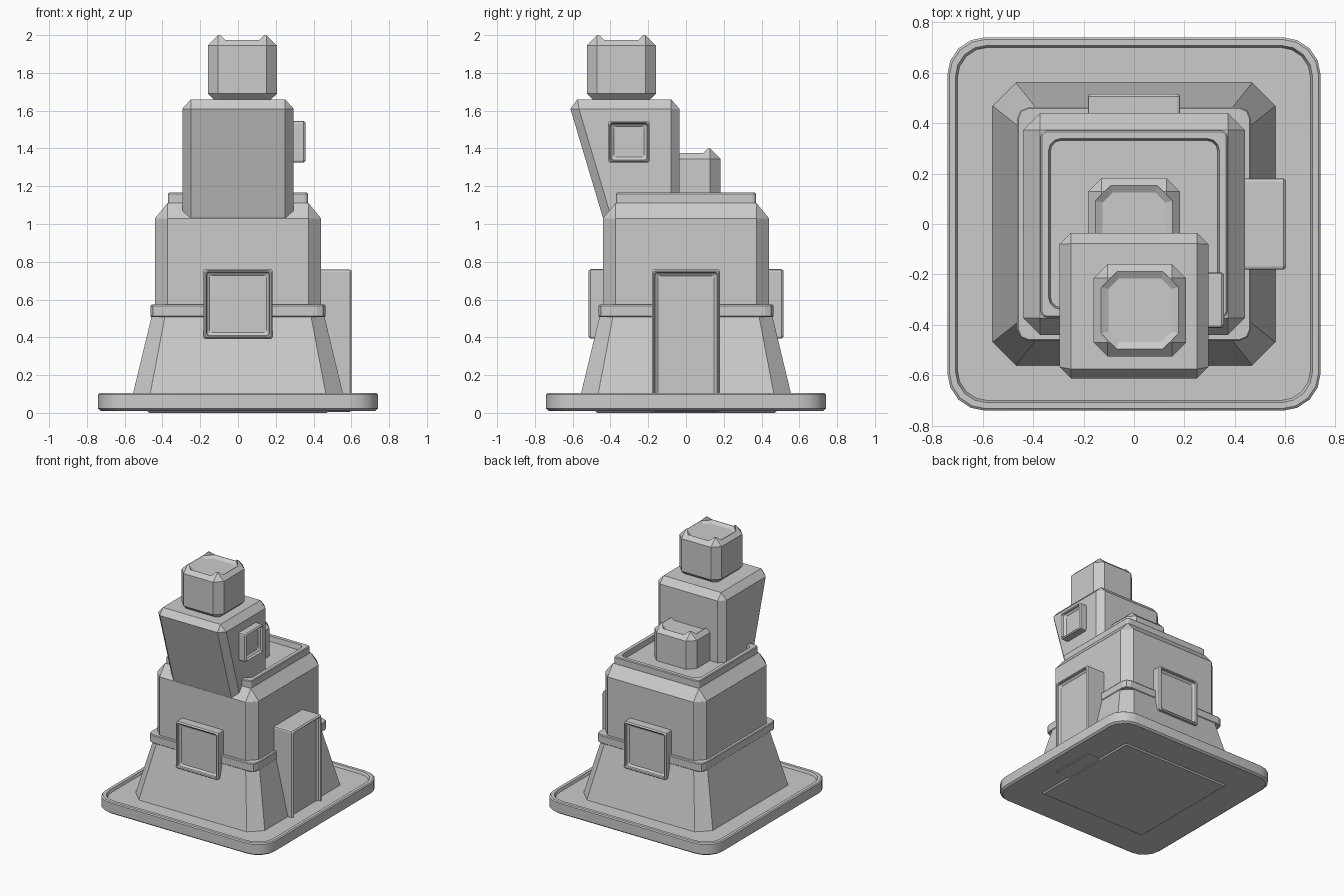
import bpy, bmesh, math
from mathutils import Matrix

if "Cube" in bpy.data.objects:
    bpy.data.objects.remove(bpy.data.objects["Cube"])


def ring(bm, hx, hy, c, z, n=1, cy=0.0):
    """Rectangle outline with cut (n=1) or rounded (n>1) corners of size c."""
    verts = []
    for k, (sx, sy) in enumerate([(1, 1), (-1, 1), (-1, -1), (1, -1)]):
        for i in range(n + 1):
            a = math.pi / 2 * (k + i / n)
            verts.append(bm.verts.new((sx * (hx - c) + c * math.cos(a),
                                       cy + sy * (hy - c) + c * math.sin(a), z)))
    return verts


def loft(name, rings, n=1, matrix=Matrix(), smooth=False):
    """Skin a stack of rings (hx, hy, corner, z[, cy]) and cap both ends."""
    bm = bmesh.new()
    loops = [ring(bm, *r[:4], n, *r[4:]) for r in rings]
    for a, b in zip(loops, loops[1:]):
        for i in range(len(a)):
            j = (i + 1) % len(a)
            bm.faces.new((a[i], a[j], b[j], b[i]))
    bm.faces.new(loops[0][::-1])
    bm.faces.new(loops[-1])
    bmesh.ops.remove_doubles(bm, verts=bm.verts, dist=1e-4)
    bmesh.ops.recalc_face_normals(bm, faces=bm.faces)
    bm.transform(matrix)
    mesh = bpy.data.meshes.new(name)
    bm.to_mesh(mesh)
    bm.free()
    ob = bpy.data.objects.new(name, mesh)
    bpy.context.collection.objects.link(ob)
    if smooth:
        bpy.ops.object.select_all(action='DESELECT')
        bpy.context.view_layer.objects.active = ob
        ob.select_set(True)
        bpy.ops.object.shade_smooth_by_angle(angle=math.radians(30))
    return ob


def square(*rows):
    return [(h, h, c, z) for h, c, z in rows]


def panel(name, hx, hy, back, spin, loc, rim=0.015):
    """Framed, recessed box; loc is the centre of its outer face."""
    m = (Matrix.Translation(loc) @ Matrix.Rotation(spin, 4, 'Z')
         @ Matrix.Rotation(math.pi / 2, 4, 'X'))
    steps = [(0, 0.012, -back), (0, 0.012, -0.01), (0.008, 0.012, 0),
             (rim, 0.012, -0.004), (rim + 0.003, 0.012, -0.018),
             (rim + 0.018, 0.01, -0.03)]
    return loft(name, [(hx - i, hy - i, c, z) for i, c, z in steps], 2, m)


def hollow_cube(name, loc):
    """Chamfered cube with a dished top that leaves four pointed corners."""
    m = Matrix.Translation(loc)
    ob = loft(name, square((0.147, 0.02, 0), (0.183, 0.055, 0.035),
                           (0.183, 0.055, 0.29), (0.128, 0, 0.345)), 1, m)
    cutter = loft("cutter", square((0.125, 0.04, 0.302), (0.153, 0.062, 0.318),
                                   (0.153, 0.062, 0.42)), 1, m)
    cutter.hide_render = True
    mod = ob.modifiers.new("dish", 'BOOLEAN')
    mod.operation = 'DIFFERENCE'
    mod.solver = 'EXACT'
    mod.object = cutter
    bpy.context.view_layer.objects.active = ob
    bpy.ops.object.modifier_apply(modifier=mod.name)
    bpy.data.objects.remove(cutter)


# Base plate with a shallow raised rim
loft("base_plate", square((0.725, 0.14, 0.01), (0.74, 0.15, 0.022),
                          (0.74, 0.15, 0.098), (0.732, 0.145, 0.105),
                          (0.708, 0.125, 0.105), (0.70, 0.12, 0.085)), 4, smooth=True)

# Tapered lower storey, band and upper storey
loft("lower_tower", square((0.47, 0, 0), (0.56, 0.092, 0.085), (0.453, 0.07, 0.53)))
loft("band", square((0.458, 0.04, 0.507), (0.463, 0.045, 0.512),
                    (0.463, 0.045, 0.567), (0.458, 0.04, 0.573)), 2)
loft("upper_tower", square((0.44, 0.068, 0.54), (0.44, 0.068, 1.03), (0.372, 0, 1.112)))

# Roof parapet
loft("parapet", square((0.37, 0.02, 1.09), (0.37, 0.02, 1.16), (0.365, 0.02, 1.166),
                       (0.338, 0.045, 1.166), (0.332, 0.045, 1.125)), 3)

# Leaning turret: the back is upright, the front leans out
def lean(hx, y0, y1, c, z):
    return (hx, (y1 - y0) / 2, c, z, (y0 + y1) / 2)

loft("leaning_turret", [lean(0.295, -0.415, -0.035, 0.045, 0.95),
                        lean(0.295, -0.612, -0.035, 0.045, 1.61),
                        lean(0.25, -0.575, -0.078, 0, 1.66)])

# Chimney cubes
hollow_cube("top_chimney", (0.023, -0.342, 1.655))
hollow_cube("rear_chimney", (0, 0, 1.055))

# Windows and door
panel("front_window", 0.183, 0.184, 0.15, 0, (0, -0.515, 0.577))
panel("back_window", 0.183, 0.184, 0.15, math.pi, (0, 0.515, 0.577))
panel("door", 0.181, 0.377, 0.25, math.pi / 2, (0.602, 0, 0.382))
panel("turret_window", 0.11, 0.11, 0.12, math.pi / 2, (0.357, -0.302, 1.435), 0.012)
